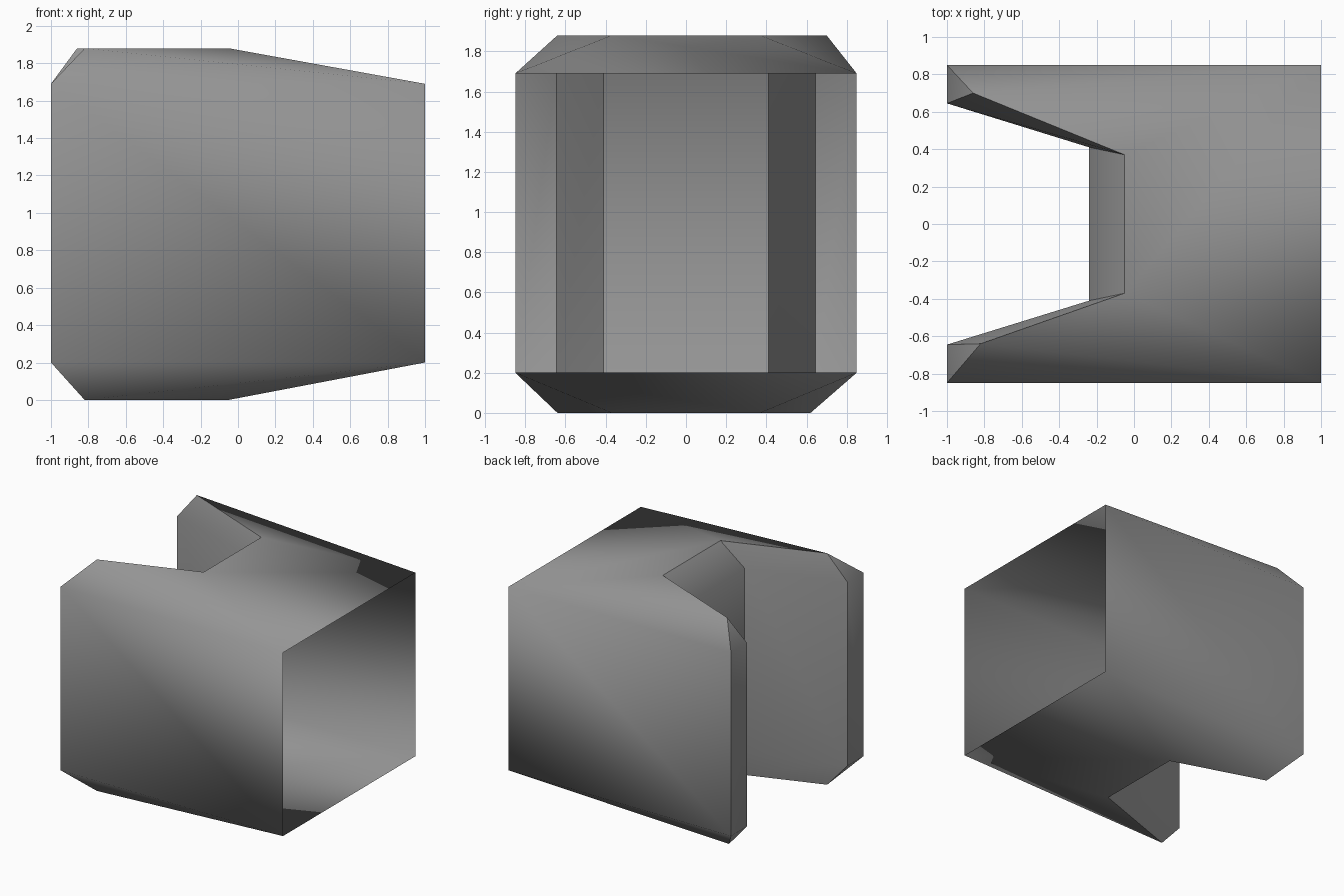
import bpy, bmesh, math

cube = bpy.data.objects.get("Cube")
if cube:
    bpy.data.objects.remove(cube, do_unlink=True)

grey = bpy.data.materials.new("mid grey")
grey.use_nodes = True
colour = (0.3, 0.3, 0.3, 1)
grey.diffuse_color = colour
grey.node_tree.nodes["Principled BSDF"].inputs["Base Color"].default_value = colour

bm = bmesh.new()

# Arm tip crests differ slightly per corner: (side, level) -> (x, |y|)
crests = {(1, 1): (-0.86, 0.70), (-1, 1): (-0.82, 0.64),
          (1, -1): (-0.82, 0.62), (-1, -1): (-0.82, 0.64)}


def corner_points(side, level):
    """Rim and crest points of one quarter of the shell."""
    rim, crest = (1.69, 1.88) if level > 0 else (0.20, 0.0)
    tip_x, tip_y = crests[side, level]
    outline = {"open": (1, 0.85, rim), "end": (-1, 0.85, rim),
               "tip": (-1, 0.645, rim), "notch": (-0.24, 0.41, rim),
               "ridge": (-0.05, 0.37, crest), "crest": (tip_x, tip_y, crest)}
    return {k: bm.verts.new((x, y * side, z)) for k, (x, y, z) in outline.items()}


quarters = {key: corner_points(*key) for key in crests}


def face(verts, keep):
    bm.faces.new(verts if keep else verts[::-1])


# Bevelled arm caps, mirrored over side and level
for (side, level), q in quarters.items():
    for names in (("open", "end", "crest"), ("open", "crest", "ridge"),
                  ("end", "tip", "crest"), ("tip", "notch", "ridge", "crest")):
        face([q[n] for n in names], side * level > 0)

# Upright walls: outer side, arm end and slanted inner side
for side in (1, -1):
    up, low = quarters[side, 1], quarters[side, -1]
    for a, b in (("open", "end"), ("end", "tip"), ("tip", "notch")):
        face([up[a], low[a], low[b], up[b]], side > 0)

# Notch back wall
a, b, c, d = (quarters[k]["notch"] for k in ((1, 1), (1, -1), (-1, -1), (-1, 1)))
face([a, b, c, d], True)

# Sloping top and bottom, with the bevel above the notch
for level in (1, -1):
    p, m = quarters[1, level], quarters[-1, level]
    face([p["notch"], m["notch"], m["ridge"], p["ridge"]], level > 0)
    face([p["open"], p["ridge"], m["ridge"], m["open"]], level > 0)

mesh = bpy.data.meshes.new("notched_shell")
bm.to_mesh(mesh)
bm.free()
mesh.materials.append(grey)
shell = bpy.data.objects.new("notched_shell", mesh)
bpy.context.collection.objects.link(shell)

bpy.ops.object.select_all(action="DESELECT")
shell.select_set(True)
bpy.context.view_layer.objects.active = shell
bpy.ops.object.shade_smooth_by_angle(angle=math.radians(53))
